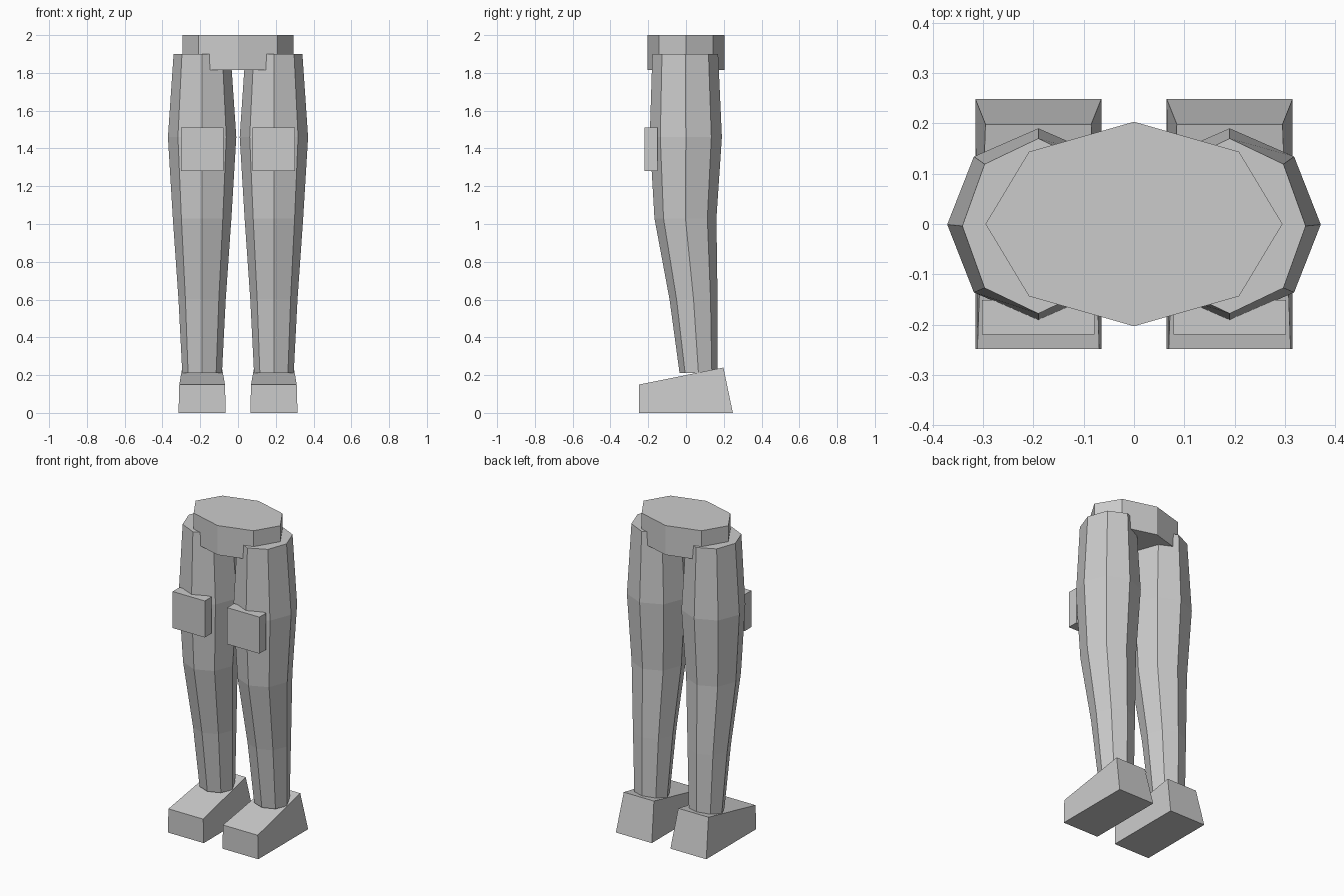
import bpy
from math import cos, sin, pi

cube = bpy.data.objects.get("Cube")
if cube:
    bpy.data.objects.remove(cube, do_unlink=True)

grey = bpy.data.materials.new("plain grey")
grey.use_nodes = True
colour = (0.6, 0.6, 0.6, 1)
grey.diffuse_color = colour
grey.node_tree.nodes["Principled BSDF"].inputs["Base Color"].default_value = colour


def loft(name, rings):
    """Solid through a stack of equal-length rings, with flat caps."""
    n = len(rings[0])
    verts = [v for ring in rings for v in ring]
    faces = [tuple(reversed(range(n))),
             tuple(range(len(verts) - n, len(verts)))]
    for r in range(len(rings) - 1):
        for i in range(n):
            a, b = r * n + i, r * n + (i + 1) % n
            faces.append((a, b, b + n, a + n))
    mesh = bpy.data.meshes.new(name)
    mesh.from_pydata(verts, [], faces)
    mesh.materials.append(grey)
    obj = bpy.data.objects.new(name, mesh)
    bpy.context.collection.objects.link(obj)
    return obj


def octagon(cx, cy, rx, ry, z):
    return [(cx + rx * cos(i * pi / 4), cy + ry * sin(i * pi / 4), z)
            for i in range(8)]


def rectangle(cx, half, front, back, z_front, z_back):
    return [(cx - half[0], front, z_front), (cx + half[0], front, z_front),
            (cx + half[1], back, z_back), (cx - half[1], back, z_back)]


# Pelvis
loft("pelvis", [octagon(0, 0, 0.295, 0.203, z) for z in (1.815, 2)])

# Leg profile: height, centre y, half width, half depth
LEG = [(0.21, 0.066, 0.105, 0.1),
       (0.6, 0.04, 0.125, 0.127),
       (1.03, -0.003, 0.155, 0.164),
       (1.46, -0.001, 0.181, 0.191),
       (1.9, -0.004, 0.151, 0.174)]

for side, s in (("left", 1), ("right", -1)):
    x = 0.19 * s
    loft(side + "_leg", [octagon(x, cy, rx, ry, z) for z, cy, rx, ry in LEG])
    # Wedge foot, higher and narrower at the heel
    loft(side + "_foot", [
        rectangle(x, (0.125, 0.125), -0.248, 0.248, 0, 0),
        rectangle(x, (0.121, 0.105), -0.248, 0.198, 0.15, 0.24)])
    # Knee pad
    loft(side + "_knee_pad", [
        rectangle(x, (0.112, 0.112), -0.219, -0.151, z, z)
        for z in (1.28, 1.51)])
